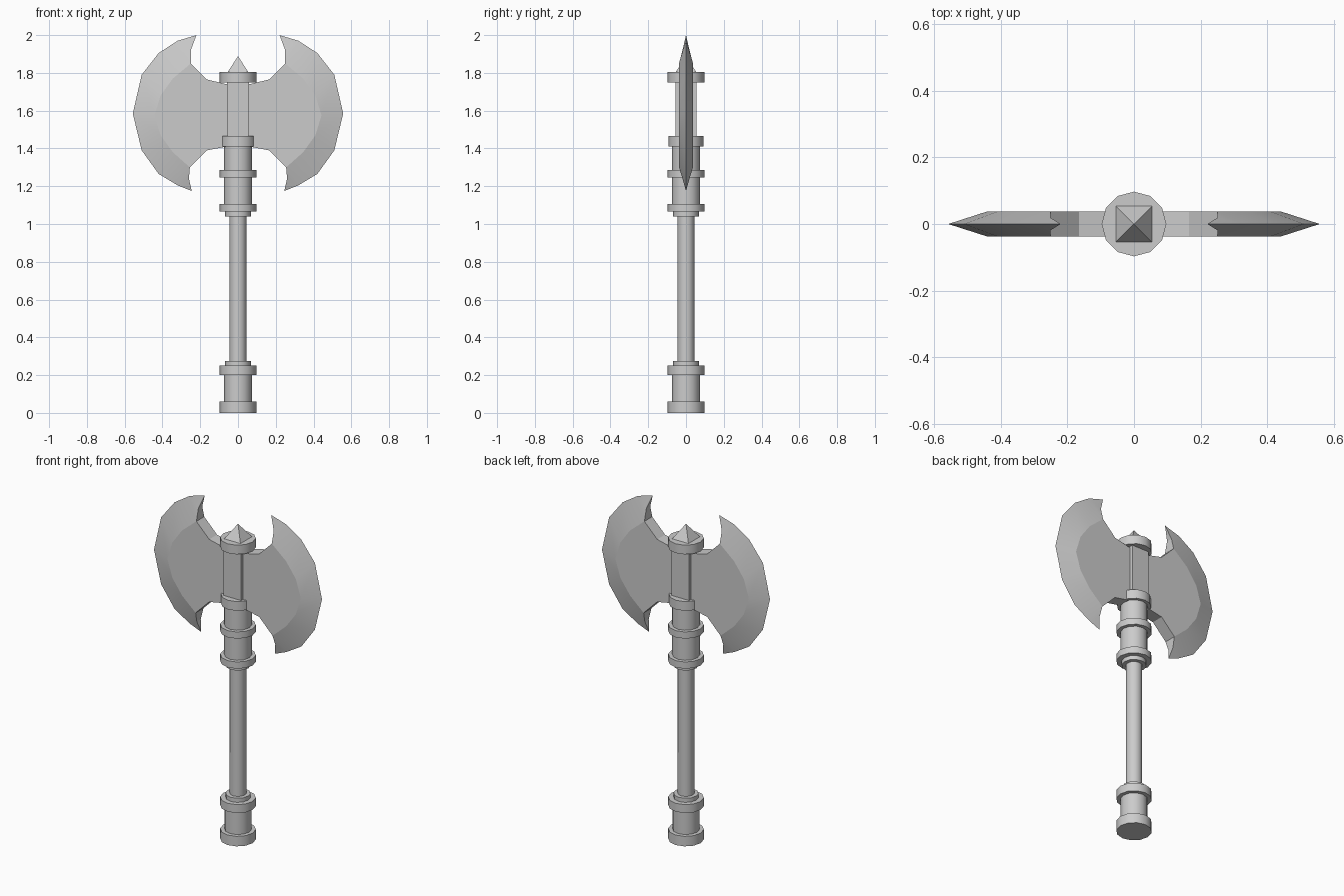
import bpy, bmesh
from math import radians, pi

cube = bpy.data.objects.get("Cube")
if cube:
    bpy.data.objects.remove(cube)

STEEL = bpy.data.materials.new("grey_steel")
STEEL.use_nodes = True
STEEL.diffuse_color = (0.6, 0.6, 0.6, 1)
STEEL.node_tree.nodes["Principled BSDF"].inputs["Base Color"].default_value = (0.6, 0.6, 0.6, 1)


def finish(name, bm):
    bmesh.ops.recalc_face_normals(bm, faces=bm.faces)
    mesh = bpy.data.meshes.new(name)
    bm.to_mesh(mesh)
    bm.free()
    mesh.materials.append(STEEL)
    obj = bpy.data.objects.new(name, mesh)
    bpy.context.collection.objects.link(obj)
    return obj


def cylinder(name, radius, bottom, top):
    bpy.ops.mesh.primitive_cylinder_add(vertices=12, radius=radius, depth=top - bottom,
                                        location=(0, 0, (bottom + top) / 2))
    obj = bpy.context.object
    obj.name = name
    obj.data.materials.append(STEEL)
    bpy.ops.object.shade_smooth_by_angle(angle=radians(35))


# Handle: shaft, sleeves and rings
for part in (
    ("pommel_ring", 0.097, 0, 0.06),
    ("pommel_sleeve", 0.074, 0.06, 0.2),
    ("grip_lower_ring", 0.097, 0.2, 0.25),
    ("grip_lower_lip", 0.068, 0.25, 0.275),
    ("shaft", 0.045, 0.275, 1.04),
    ("grip_upper_lip", 0.068, 1.04, 1.065),
    ("neck_lower_ring", 0.097, 1.065, 1.105),
    ("neck_sleeve", 0.075, 1.105, 1.41),
    ("neck_middle_ring", 0.097, 1.245, 1.285),
    ("head_lower_ring", 0.093, 1.41, 1.465),
    ("head_upper_ring", 0.097, 1.75, 1.805),
):
    cylinder(*part)

# Square core between the blades
bpy.ops.mesh.primitive_cube_add(size=1, location=(0, 0, 1.605))
core = bpy.context.object
core.name = "head_core"
core.scale = (0.116, 0.11, 0.3)
core.data.materials.append(STEEL)

# Pyramid spike on top
bpy.ops.mesh.primitive_cone_add(vertices=4, radius1=0.077, depth=0.083,
                                location=(0, 0, 1.8465), rotation=(0, 0, pi / 4))
spike = bpy.context.object
spike.name = "top_spike"
spike.data.materials.append(STEEL)

# Blade outline as (x, z)
HALF = 0.037
EDGE = [(0.22, 2.0), (0.32, 1.97), (0.42, 1.905), (0.51, 1.79), (0.557, 1.585),
        (0.51, 1.39), (0.42, 1.265), (0.32, 1.205), (0.245, 1.175)]
ARC = [(0.25, 1.85), (0.345, 1.77), (0.41, 1.68), (0.442, 1.575),
       (0.41, 1.47), (0.345, 1.38), (0.255, 1.30)]
TOP = [(0, 1.74), (0.06, 1.74), (0.165, 1.765)]
BOTTOM = [(0.165, 1.39), (0.06, 1.41), (0, 1.41)]
HORNS = [(0.25, 1.92), (0.26, 1.24)]


def blade(name, side):
    bm = bmesh.new()

    def row(points, y):
        return [bm.verts.new((side * x, y, z)) for x, z in points]

    edge = row(EDGE, 0)
    plates, horns, bevels = [], [], set()
    for s in (-1, 1):
        plate = row(TOP + ARC + BOTTOM, s * HALF)
        horn = row(HORNS, s * HALF / 2)
        bm.faces.new(plate)
        # Sharpened bevel from the flat plate to the cutting edge
        inner = [horn[0]] + plate[3:10] + [horn[1]]
        for i in range(len(edge) - 1):
            face = bm.faces.new((edge[i], edge[i + 1], inner[i + 1], inner[i]))
            face.smooth = True
            bevels.add(face)
        plates.append(plate)
        horns.append(horn)

    # Rim joining both plates, then the pointed horn ends
    (a, b), n = plates, len(plates[0])
    for i in range(n):
        if i < 3 or i >= 9:
            j = (i + 1) % n
            bm.faces.new((a[i], a[j], b[j], b[i]))
    for k, corner, tip in ((0, 3, edge[0]), (1, 9, edge[-1])):
        lo, hi = horns[0][k], horns[1][k]
        bm.faces.new((a[corner], b[corner], hi, lo))
        bm.faces.new((lo, hi, tip))

    # Shading flows along each bevel but breaks at its borders
    for e in bm.edges:
        e.smooth = all(f in bevels for f in e.link_faces) and not all(v in edge for v in e.verts)
    finish(name, bm)


blade("left_blade", 1)
blade("right_blade", -1)
